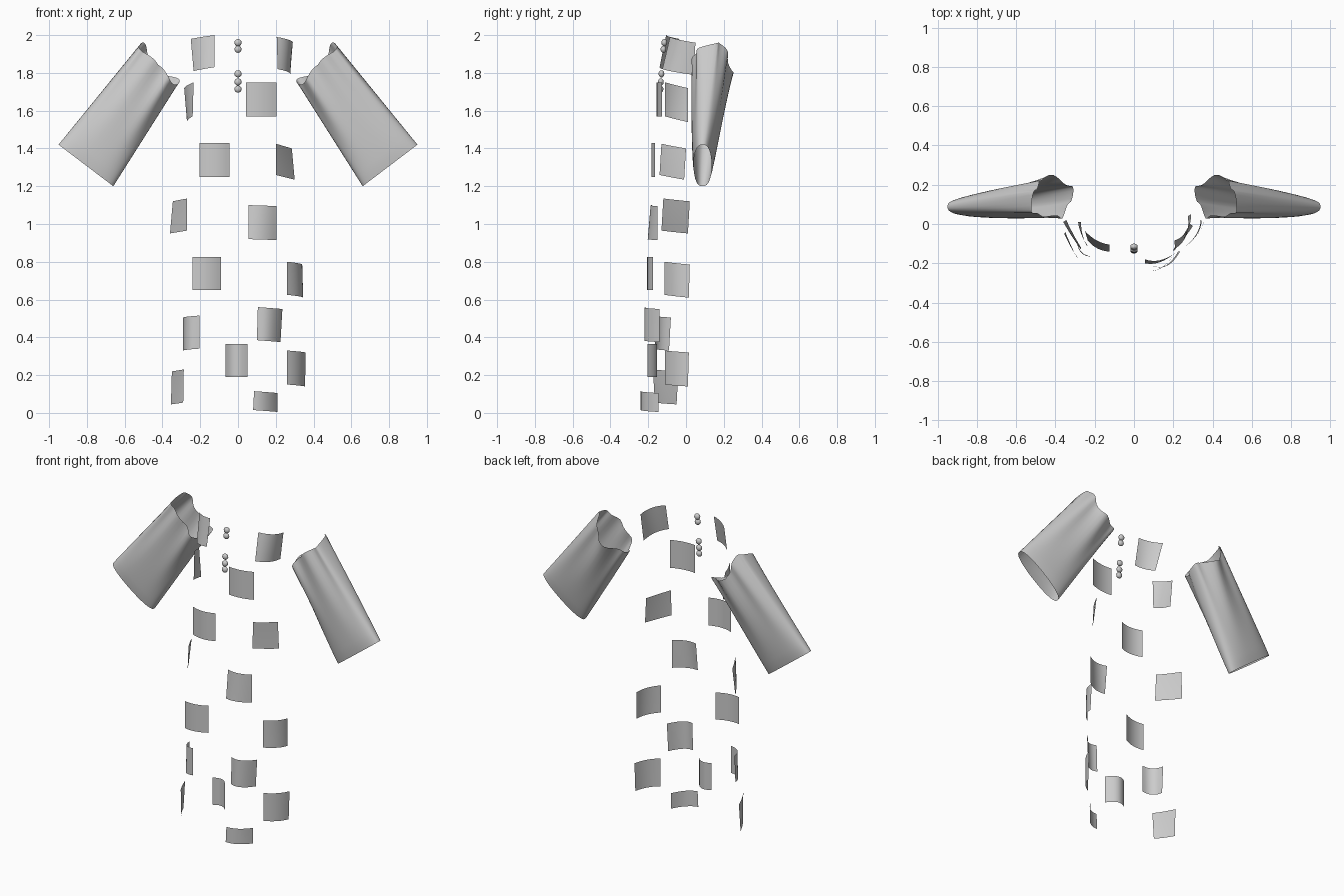
import bpy, math
from mathutils import Vector

if "Cube" in bpy.data.objects:
    bpy.data.objects.remove(bpy.data.objects["Cube"])


def make(name, verts, faces):
    me = bpy.data.meshes.new(name)
    me.from_pydata(verts, [], faces)
    me.update()
    for p in me.polygons:
        p.use_smooth = True
    ob = bpy.data.objects.new(name, me)
    bpy.context.collection.objects.link(ob)
    return ob


def grid_faces(rows, cols, wrap=False):
    n = cols if wrap else cols - 1
    return [(r * cols + c, r * cols + (c + 1) % cols,
             (r + 1) * cols + (c + 1) % cols, (r + 1) * cols + c)
            for r in range(rows - 1) for c in range(n)]


def through(a, b, c, s):
    # smooth curve passing through three points
    return a * (1 - s) * (1 - 2 * s) + b * 4 * s * (1 - s) + c * s * (2 * s - 1)


def patch(name, z0, z1, pts, top_shift=((0, 0), (0, 0)), drop=(0, 0)):
    """Curved cloth panel: three plan points at the bottom edge, shifted at the
    top for the first and last corner; drop lowers the first/last side."""
    a, b, c = (Vector(p) for p in pts)
    sa, sc = (Vector(p) for p in top_shift)
    n, m = 9, 7
    verts = []
    for j in range(m):
        v = j / (m - 1)
        for i in range(n):
            s = i / (n - 1)
            p = through(a, b, c, s) + (sa * (1 - s) + sc * s) * v
            z = z0 + (z1 - z0) * v - drop[0] * (1 - s) - drop[1] * s
            verts.append((p.x, p.y, z))
    return make(name, verts, grid_faces(m, n))


# shoulder panels
patch("shoulder_panel_left", 1.83, 2.0, [(-.235, -.085), (-.185, -.125), (-.125, -.14)],
      ((-.015, .05), (0, .035)), (.02, 0))
patch("shoulder_panel_right", 1.82, 1.99, [(.21, -.125), (.265, -.06), (.275, .04)],
      ((-.005, .04), (.015, .01)), (0, .03))

# front panels, top to bottom
patch("front_panel_1", 1.57, 1.75, [(.043, -.152), (.125, -.152), (.205, -.128)])
patch("front_panel_2", 1.25, 1.43, [(-.205, -.165), (-.125, -.183), (-.045, -.165)])
patch("front_panel_3", .92, 1.10, [(.055, -.20), (.13, -.195), (.205, -.15)],
      ((0, .02), (0, 0)), (0, .005))
patch("front_panel_4", .65, .825, [(-.24, -.20), (-.165, -.203), (-.09, -.175)])
patch("front_panel_5", .385, .56, [(.10, -.215), (.165, -.21), (.225, -.14)],
      ((.005, 0), (.01, 0)), (0, .01))
patch("front_panel_6", .19, .365, [(-.065, -.17), (-.005, -.155), (.05, -.205)])
patch("front_panel_7", .015, .115, [(.08, -.24), (.15, -.215), (.21, -.145)],
      ((.005, 0), (0, 0)), (0, .01))

# side panels, top to bottom
patch("side_panel_left_1", 1.57, 1.75, [(-.27, .01), (-.262, -.055), (-.24, -.11)],
      ((-.015, 0), (.005, 0)), (.03, 0))
patch("side_panel_right_1", 1.26, 1.425, [(.20, -.14), (.25, -.08), (.30, -.01)],
      ((0, .01), (-.015, .01)), (0, .025))
patch("side_panel_left_2", .965, 1.135, [(-.36, .01), (-.315, -.065), (-.27, -.13)],
      ((.015, .01), (0, .01)), (.015, 0))
patch("side_panel_right_2", .625, .80, [(.26, -.115), (.32, -.055), (.345, .015)],
      ((0, 0), (-.005, .005)), (0, .015))
patch("side_panel_left_3", .34, .515, [(-.29, -.09), (-.265, -.15), (-.205, -.165)],
      ((0, .01), (0, 0)), (.01, 0))
patch("side_panel_right_3", .15, .33, [(.26, -.11), (.32, -.06), (.355, .01)],
      ((0, 0), (.003, .005)), (0, .01))
patch("side_panel_left_4", .055, .23, [(-.355, -.05), (-.32, -.12), (-.29, -.165)],
      ((.005, .01), (.003, -.01)), (.01, 0))

# collar buttons
for k, (y, z) in enumerate([(-.115, 1.96), (-.12, 1.925), (-.13, 1.795),
                            (-.133, 1.752), (-.135, 1.714)]):
    bpy.ops.mesh.primitive_uv_sphere_add(segments=16, ring_count=10, radius=.019, location=(0, y, z))
    ob = bpy.context.object
    ob.name = f"button_{k + 1}"
    ob.scale = (1, .8, 1)
    bpy.ops.object.shade_smooth()


# sleeves: flattened open tube widening towards a creased armhole
def sleeve(name, side):
    rings, seg = 20, 48
    verts = []
    for j in range(rings):
        t = j / (rings - 1)
        outer = Vector((.95, 1.42)).lerp(Vector((.515, 1.955)), t)
        inner = Vector((.66, 1.20)).lerp(Vector((.315, 1.745)), t)
        mid, half = (outer + inner) / 2, (outer - inner) / 2
        axis = Vector((-half.y, half.x)).normalized()
        cy = .088 + .045 * t
        th = .047 + .055 * t ** .7
        for i in range(seg):
            a = 2 * math.pi * i / seg
            ca, sa = math.cos(a), math.sin(a)
            u = math.copysign(abs(ca) ** .9, ca)
            w = math.copysign(abs(sa) ** .8, sa)
            fold = t * t * (.011 * math.sin(7 * a + 1.5) + .008 * math.sin(4 * a - 1 + 2 * t))
            p = mid + half * u + axis * t ** 6 * (.02 * math.sin(3 * a) - .03 * (1 - abs(u)))
            verts.append((side * p.x, cy + th * w + fold, p.y))
    return make(name, verts, grid_faces(rings, seg, True))


for side, tag in ((1, "right"), (-1, "left")):
    sleeve("sleeve_" + tag, side)
